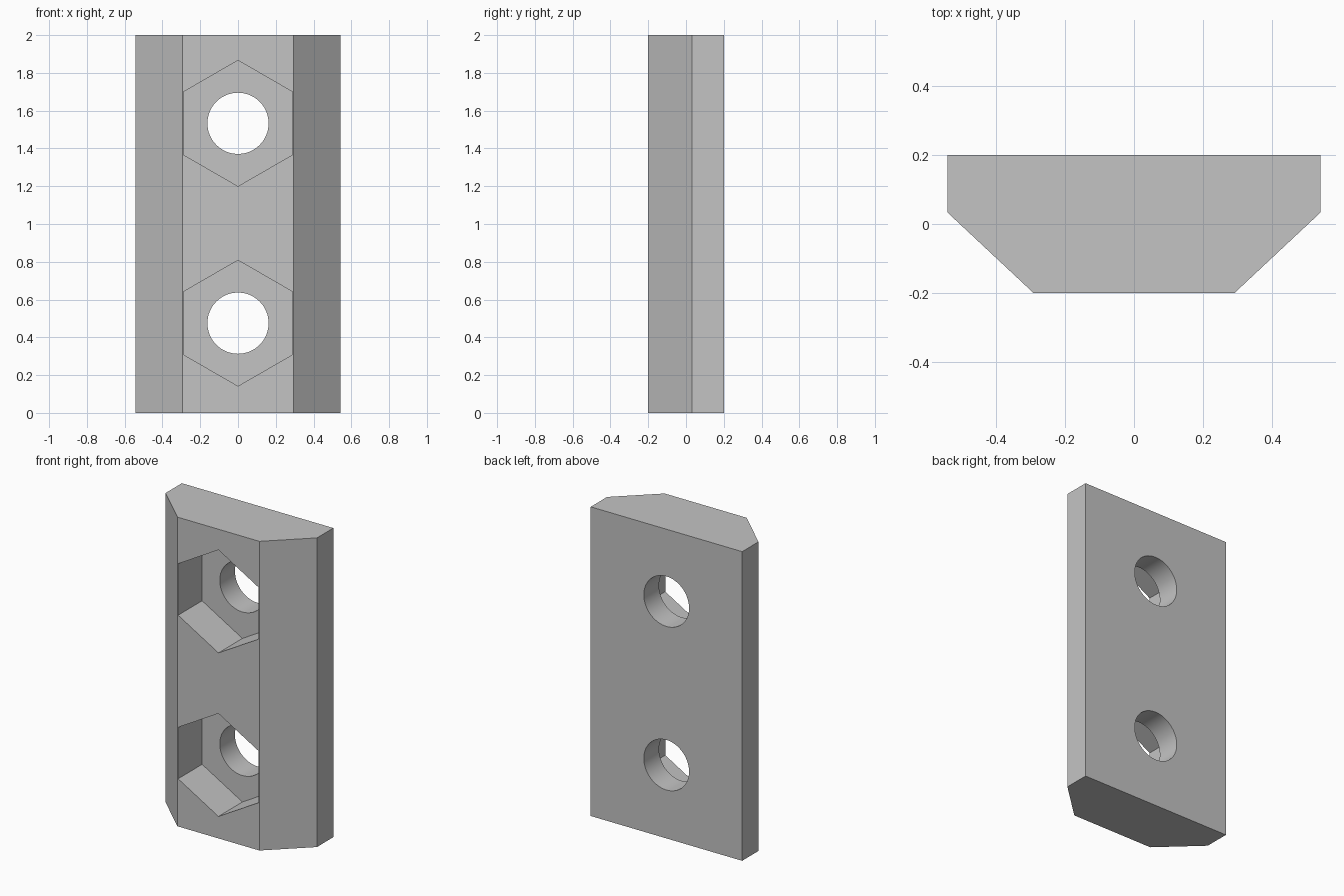
import bpy, bmesh, math
from mathutils import Matrix, Vector

cube = bpy.data.objects.get("Cube")
if cube:
    bpy.data.objects.remove(cube, do_unlink=True)

grey = bpy.data.materials.new("plain grey")
grey.use_nodes = True
grey.diffuse_color = (0.55, 0.55, 0.55, 1)
grey.node_tree.nodes["Principled BSDF"].inputs["Base Color"].default_value = grey.diffuse_color


def prism(name, outline, direction):
    """Extrude a closed outline along a direction."""
    bm = bmesh.new()
    face = bm.faces.new([bm.verts.new(p) for p in outline])
    result = bmesh.ops.extrude_face_region(bm, geom=[face])
    verts = [v for v in result["geom"] if isinstance(v, bmesh.types.BMVert)]
    bmesh.ops.translate(bm, verts=verts, vec=Vector(direction))
    bmesh.ops.recalc_face_normals(bm, faces=bm.faces)
    mesh = bpy.data.meshes.new(name)
    bm.to_mesh(mesh)
    bm.free()
    mesh.materials.append(grey)
    obj = bpy.data.objects.new(name, mesh)
    bpy.context.collection.objects.link(obj)
    return obj


def ring(sides, radius, y, z):
    """Regular polygon facing the front, with a corner at the top."""
    steps = [2 * math.pi * i / sides for i in range(sides)]
    return [(radius * math.sin(a), y, z + radius * math.cos(a)) for a in steps]


def cut(target, cutter):
    mod = target.modifiers.new(cutter.name, 'BOOLEAN')
    mod.operation = 'DIFFERENCE'
    mod.solver = 'EXACT'
    mod.object = cutter
    bpy.context.view_layer.objects.active = target
    bpy.ops.object.modifier_apply(modifier=mod.name)
    bpy.data.objects.remove(cutter, do_unlink=True)


# Bar with two chamfered front edges
half = [(0.293, -0.2), (0.542, 0.033), (0.542, 0.2)]
profile = half + [(-x, y) for x, y in reversed(half)]
plate = prism("mounting_plate", [(x, y, 0) for x, y in profile], (0, 0, 2))

# Hexagonal nut pockets with round through holes
for z in (0.475, 1.533):
    cut(plate, prism("nut_pocket", ring(6, 0.333, -0.3, z), (0, 0.345, 0)))
    cut(plate, prism("bolt_hole", ring(64, 0.162, -0.3, z), (0, 0.6, 0)))

# Smooth hole walls, crisp edges elsewhere
bpy.ops.object.select_all(action='DESELECT')
plate.select_set(True)
bpy.context.view_layer.objects.active = plate
bpy.ops.object.shade_smooth_by_angle(angle=math.radians(30))
